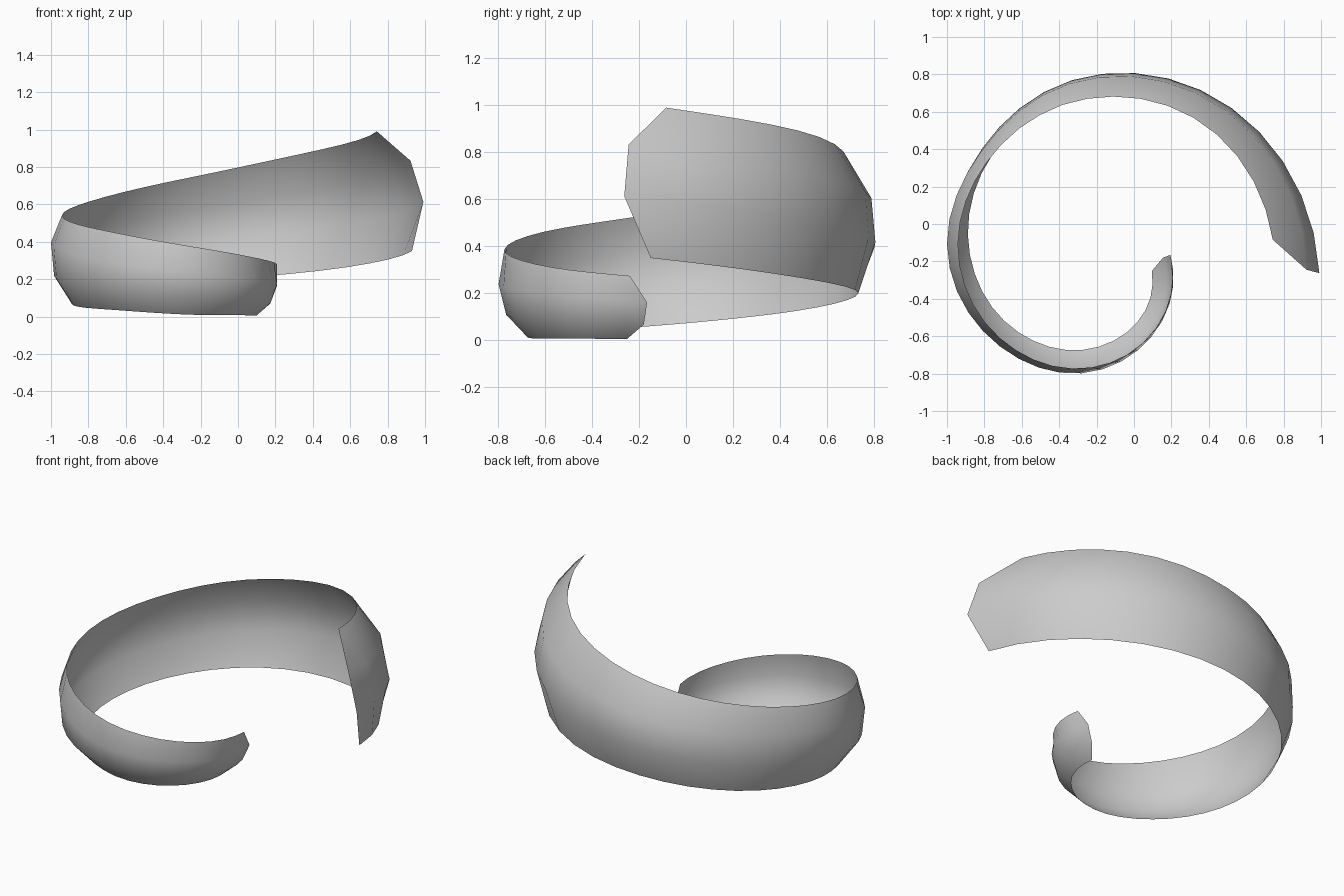
import bpy, bmesh, math
from mathutils import Vector

old = bpy.data.objects.get("Cube")
if old:
    bpy.data.objects.remove(old, do_unlink=True)

CENTRE = Vector((-0.25, -0.15, 0))
SEGMENTS = 36

# Four lengthwise rails, top to bottom: start and end angle in degrees,
# then radius and height at every eighth of a turn
RAILS = [
    dict(span=(3.8, 349),
         radius=(1.0, .93, .82, .725, .69, .655, .62, .545, .44),
         height=(1.0, .885, .745, .625, .535, .46, .375, .305, .265)),
    dict(span=(-4.6, 358),
         radius=(1.165, 1.06, .925, .785, .748, .69, .645, .55, .44),
         height=(.82, .69, .57, .475, .39, .30, .235, .19, .16)),
    dict(span=(-5.2, 355.8),
         radius=(1.23, 1.09, .94, .79, .73, .675, .61, .52, .395),
         height=(.60, .485, .385, .29, .21, .15, .105, .08, .065)),
    dict(span=(0, 343.6),
         radius=(1.18, 1.03, .86, .725, .63, .57, .52, .44, .31),
         height=(.35, .25, .18, .11, .06, .035, .01, .007, .004)),
]


def smooth_value(keys, angle):
    """Catmull-Rom value of evenly spaced keys at an angle in degrees."""
    u = angle / 45
    i = min(max(int(u), 0), len(keys) - 2)
    t = u - i
    b, c = keys[i], keys[i + 1]
    a = keys[i - 1] if i else 2 * b - c
    d = keys[i + 2] if i + 2 < len(keys) else 2 * c - b
    return b + t * (c - a + t * (2*a - 5*b + 4*c - d + t * (3*(b - c) + d - a))) / 2


def rail_point(rail, t):
    first, last = rail["span"]
    angle = first + (last - first) * t
    r = smooth_value(rail["radius"], angle)
    z = smooth_value(rail["height"], angle)
    turn = math.radians(angle)
    return CENTRE + Vector((r * math.cos(turn), r * math.sin(turn), z))


# Spiral ribbon: open sheet bridged between the rails
bm = bmesh.new()
rows = [[bm.verts.new(rail_point(rail, i / SEGMENTS)) for i in range(SEGMENTS + 1)]
        for rail in RAILS]
for upper, lower in zip(rows, rows[1:]):
    for i in range(SEGMENTS):
        face = bm.faces.new((upper[i], lower[i], lower[i + 1], upper[i + 1]))
        face.smooth = True
mesh = bpy.data.meshes.new("spiral_ribbon")
bm.to_mesh(mesh)
bm.free()
ribbon = bpy.data.objects.new("spiral_ribbon", mesh)
bpy.context.collection.objects.link(ribbon)

# Plain grey finish
grey = bpy.data.materials.new("light_grey")
grey.use_nodes = True
colour = (0.6, 0.6, 0.6, 1)
grey.diffuse_color = colour
grey.node_tree.nodes["Principled BSDF"].inputs["Base Color"].default_value = colour
mesh.materials.append(grey)
